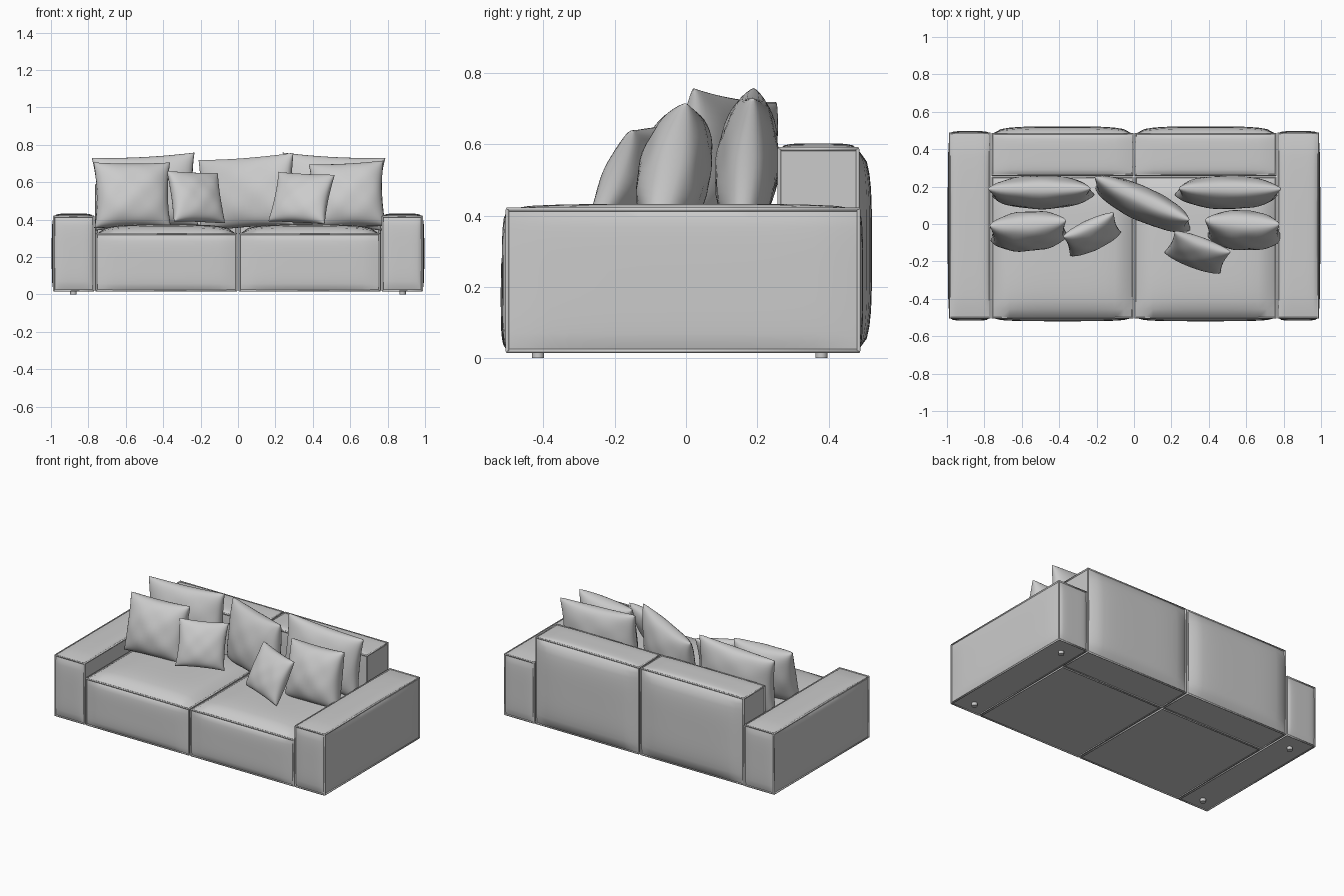
import bpy, bmesh, math, random
from mathutils import Matrix, Vector

if "Cube" in bpy.data.objects:
    bpy.data.objects.remove(bpy.data.objects["Cube"])

random.seed(4)


def finish(bm, name, angle=35):
    bmesh.ops.recalc_face_normals(bm, faces=bm.faces)
    me = bpy.data.meshes.new(name)
    bm.to_mesh(me)
    bm.free()
    ob = bpy.data.objects.new(name, me)
    bpy.context.collection.objects.link(ob)
    bpy.ops.object.select_all(action='DESELECT')
    ob.select_set(True)
    bpy.context.view_layer.objects.active = ob
    bpy.ops.object.shade_smooth_by_angle(angle=math.radians(angle))
    return ob


def piping(name, lo, hi, r=0.006):
    """Seam cord along the twelve edges of a box."""
    cu = bpy.data.curves.new(name, 'CURVE')
    cu.dimensions = '3D'
    cu.bevel_depth = r
    cu.bevel_resolution = 1
    ring = [(lo[0], lo[1]), (hi[0], lo[1]), (hi[0], hi[1]), (lo[0], hi[1])]
    paths = [([(x, y, z) for x, y in ring], True) for z in (lo[2], hi[2])]
    paths += [([(x, y, lo[2]), (x, y, hi[2])], False) for x, y in ring]
    for pts, cyclic in paths:
        sp = cu.splines.new('POLY')
        sp.points.add(len(pts) - 1)
        for p, co in zip(sp.points, pts):
            p.co = (*co, 1)
        sp.use_cyclic_u = cyclic
    ob = bpy.data.objects.new(name, cu)
    bpy.context.collection.objects.link(ob)
    bpy.ops.object.select_all(action='DESELECT')
    ob.select_set(True)
    bpy.context.view_layer.objects.active = ob
    bpy.ops.object.convert(target='MESH')


def soft_box(name, lo, hi, bulge):
    """Upholstered block; bulge maps (axis, side) to how far that face swells."""
    lo, hi = Vector(lo), Vector(hi)
    mid, half = (lo + hi) / 2, (hi - lo) / 2
    bm = bmesh.new()
    bmesh.ops.create_cube(bm, size=2)
    bmesh.ops.subdivide_edges(bm, edges=bm.edges[:], cuts=15, use_grid_fill=True)
    for v in bm.verts:
        u = v.co.copy()
        p = Vector(mid[i] + half[i] * u[i] for i in range(3))
        for (axis, side), amount in bulge.items():
            if abs(u[axis] - side) < 1e-4:
                a, b = (u[i] for i in range(3) if i != axis)
                p[axis] += side * amount * math.sqrt(max(0, (1 - a ** 4) * (1 - b ** 4)))
        v.co = p
    finish(bm, name)
    piping(name + "_piping", lo, hi)


def pillow(name, loc, w, h, t, yaw=0, lean=0, roll=0):
    """Scatter pillow: two puffed skins meeting at a pinched seam."""
    n = 22
    bm = bmesh.new()
    phase = random.uniform(0, 6)
    for side in (-1, 1):
        rows = []
        for j in range(n + 1):
            row = []
            for i in range(n + 1):
                u = math.sin(math.pi / 2 * (2 * i / n - 1))
                v = math.sin(math.pi / 2 * (2 * j / n - 1))
                puff = max(0, (1 - u * u) * (1 - v * v)) ** 0.4
                crease = 1 + 0.04 * math.sin(7 * u + phase) * math.sin(6 * v + 2 * phase)
                x = u * w / 2 * (1 - 0.07 * (1 - v * v))
                z = v * h / 2 * (1 - 0.05 * (1 - u * u))
                y = side * t / 2 * puff * crease * (1 - 0.1 * v)
                row.append(bm.verts.new((x, y, z)))
            rows.append(row)
        for j in range(n):
            for i in range(n):
                bm.faces.new((rows[j][i], rows[j][i + 1], rows[j + 1][i + 1], rows[j + 1][i]))
    bmesh.ops.remove_doubles(bm, verts=bm.verts, dist=1e-5)
    m = (Matrix.Translation(loc) @ Matrix.Rotation(math.radians(yaw), 4, 'Z')
         @ Matrix.Rotation(math.radians(-lean), 4, 'X')
         @ Matrix.Rotation(math.radians(roll), 4, 'Y'))
    bm.transform(m)
    finish(bm, name, 60)


# Frame modules, one set per side
for s, label in ((-1, "left"), (1, "right")):
    def span(a, b):
        return sorted((s * a, s * b))

    x0, x1 = span(0.772, 0.984)
    soft_box(label + "_arm", (x0, -0.502, 0.02), (x1, 0.485, 0.417),
             {(0, s): 0.012, (1, -1): 0.015, (1, 1): 0.012, (2, 1): 0.016})
    x0, x1 = span(0.008, 0.758)
    soft_box(label + "_seat", (x0, -0.502, 0.02), (x1, 0.25, 0.322),
             {(1, -1): 0.018, (2, 1): 0.052})
    soft_box(label + "_back", (x0, 0.262, 0.02), (x1, 0.482, 0.587),
             {(1, 1): 0.04, (2, 1): 0.016, (1, -1): 0.006})
    # Low round feet under the arms
    for y, end in ((-0.415, "front"), (0.38, "rear")):
        bm = bmesh.new()
        bmesh.ops.create_cone(bm, cap_ends=True, segments=20, radius1=0.017, radius2=0.017,
                              depth=0.022, matrix=Matrix.Translation((s * 0.88, y, 0.011)))
        finish(bm, f"{label}_{end}_foot")

# Pillows: back row, then the middle row, then the small front pair
pillow("back_left_pillow", (-0.497, 0.172, 0.55), 0.55, 0.39, 0.175, 0, 5, -3)
pillow("back_right_pillow", (0.503, 0.172, 0.55), 0.55, 0.39, 0.175, 0, 5, 3)
pillow("back_middle_pillow", (0.045, 0.11, 0.545), 0.56, 0.39, 0.175, -25, 7, -4)
pillow("left_pillow", (-0.565, -0.035, 0.53), 0.41, 0.36, 0.20, 4, 13, 0)
pillow("right_pillow", (0.585, -0.03, 0.53), 0.40, 0.36, 0.20, -4, 13, -3)
pillow("small_left_pillow", (-0.225, -0.055, 0.52), 0.30, 0.29, 0.13, 26, 22, 2)
pillow("small_right_pillow", (0.34, -0.15, 0.515), 0.32, 0.29, 0.13, -19, 25, 3)
